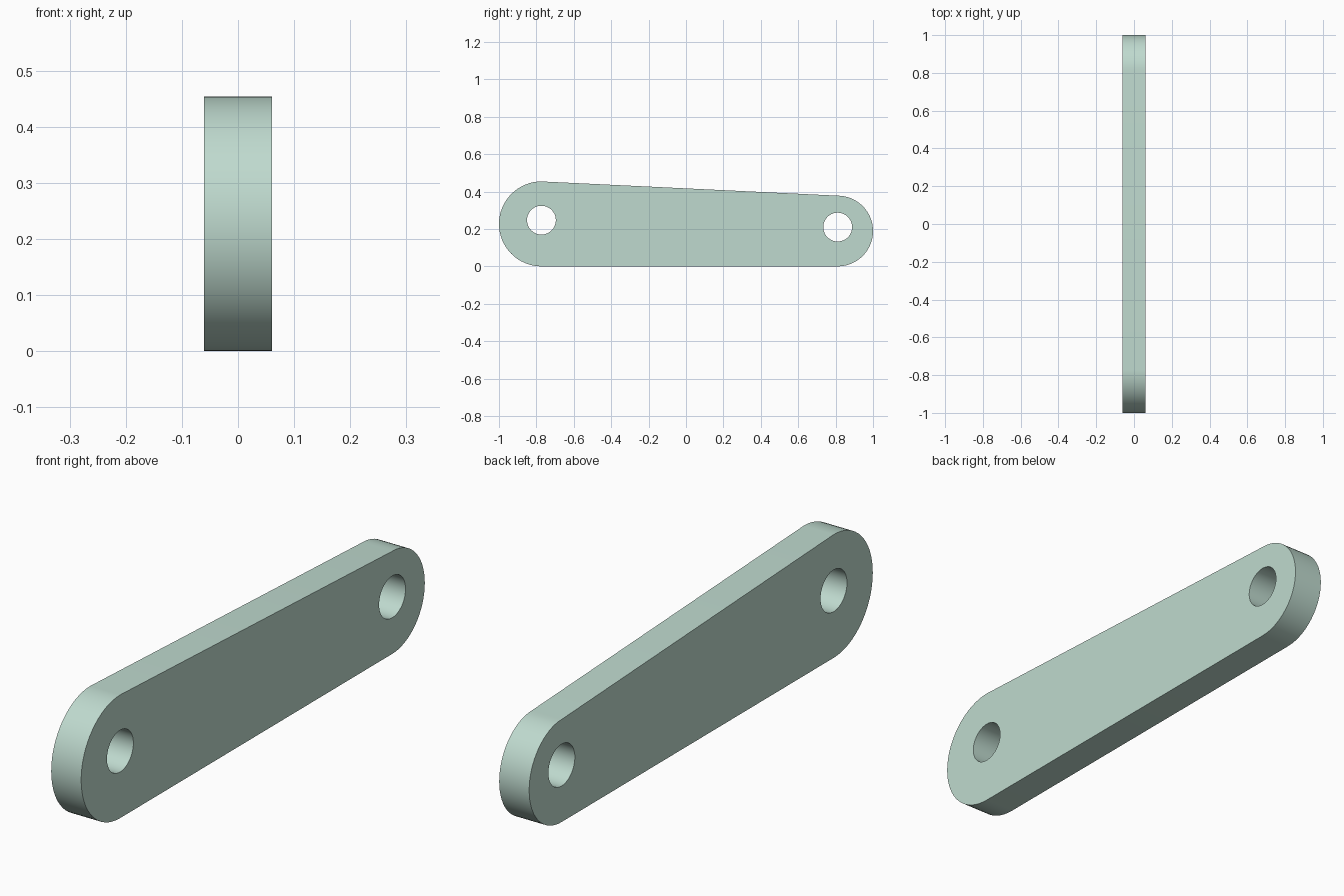
import bpy
import bmesh
from math import sin, cos, radians

if "Cube" in bpy.data.objects:
    bpy.data.objects.remove(bpy.data.objects["Cube"])

HALF_X = 0.061                                  # half thickness of the bar
BIG, SMALL = (-0.773, 0.227), (0.811, 0.189)    # rounded end centres (y, z)
BIG_R, SMALL_R = 0.227, 0.189
HOLES = [(-0.773, 0.247), (0.811, 0.210)]
HOLE_R = 0.077


def arc(centre, r, start, sweep, steps):
    """Points along an arc in the y-z plane."""
    angles = [radians(start + sweep * i / steps) for i in range(steps + 1)]
    return [(centre[0] + r * cos(a), centre[1] + r * sin(a)) for a in angles]


def add_loop(bm, points):
    verts = [bm.verts.new((-HALF_X, y, z)) for y, z in points]
    return [bm.edges.new((v, verts[i - 1])) for i, v in enumerate(verts)]


# Tapered outline with round ends, and two pin holes
bm = bmesh.new()
edges = add_loop(bm, arc(SMALL, SMALL_R, -90, 180, 32) + arc(BIG, BIG_R, 90, 180, 32))
for hole in HOLES:
    edges += add_loop(bm, arc(hole, HOLE_R, 0, 360, 48)[:-1])
bmesh.ops.triangle_fill(bm, edges=edges, use_beauty=True, normal=(-1, 0, 0))

# Thickness
out = bmesh.ops.extrude_face_region(bm, geom=bm.faces[:], use_keep_orig=True)
moved = [g for g in out["geom"] if isinstance(g, bmesh.types.BMVert)]
bmesh.ops.translate(bm, verts=moved, vec=(2 * HALF_X, 0, 0))
bmesh.ops.recalc_face_normals(bm, faces=bm.faces[:])

mesh = bpy.data.meshes.new("link_bar")
bm.to_mesh(mesh)
bm.free()
bar = bpy.data.objects.new("link_bar", mesh)
bpy.context.collection.objects.link(bar)

# Pale green finish
mat = bpy.data.materials.new("pale_green")
mat.diffuse_color = (0.52, 0.70, 0.62, 1)
mat.use_nodes = True
mat.node_tree.nodes["Principled BSDF"].inputs["Base Color"].default_value = mat.diffuse_color
mesh.materials.append(mat)

# Smooth rims, sharp edges
bpy.context.view_layer.objects.active = bar
bar.select_set(True)
bpy.ops.object.shade_smooth_by_angle(angle=radians(30))
